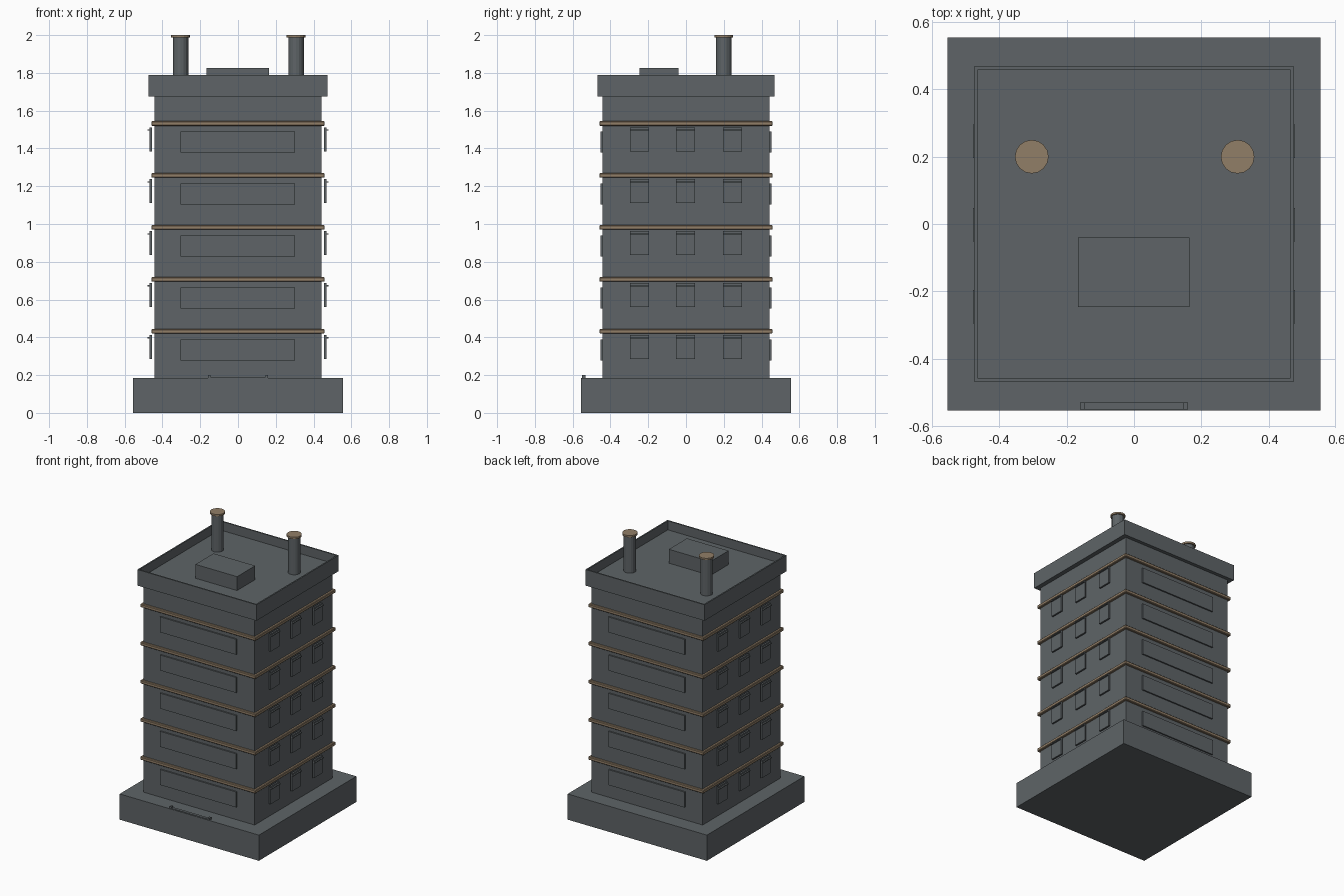
import bpy, bmesh
from mathutils import Matrix

if "Cube" in bpy.data.objects:
    bpy.data.objects.remove(bpy.data.objects["Cube"])


def material(name, rgb):
    m = bpy.data.materials.new(name)
    m.diffuse_color = (*rgb, 1.0)
    m.use_nodes = True
    m.node_tree.nodes["Principled BSDF"].inputs["Base Color"].default_value = m.diffuse_color
    return m


GREY = material("slate grey", (0.112, 0.127, 0.135))
TAN = material("tan trim", (0.283, 0.209, 0.136))


def finish(name, bm, mat):
    me = bpy.data.meshes.new(name)
    bm.to_mesh(me)
    bm.free()
    me.materials.append(mat)
    ob = bpy.data.objects.new(name, me)
    bpy.context.collection.objects.link(ob)
    return ob


def add_box(bm, x, y, z):
    """Box from (min, max) ranges."""
    r = (x, y, z)
    centre = [(a + b) / 2 for a, b in r]
    size = [b - a for a, b in r]
    return bmesh.ops.create_cube(bm, size=1, matrix=Matrix.Translation(centre) @ Matrix.Diagonal((*size, 1)))


def boxes(name, ranges, mat=GREY):
    bm = bmesh.new()
    for r in ranges:
        add_box(bm, *r)
    return finish(name, bm, mat)


def sym(v):
    return (-v, v)


def soften(ob, width):
    b = ob.modifiers.new("edge", 'BEVEL')
    b.width = width
    b.segments = 1


# Plinth and tower body
boxes("plinth", [(sym(0.555), sym(0.555), (0, 0.185))])
boxes("tower_body", [(sym(0.443), sym(0.443), (0.185, 1.68))])

# Roof slab with its recessed floor and parapet rim
bm = bmesh.new()
add_box(bm, sym(0.475), sym(0.468), (1.675, 1.79))
top = max(bm.faces, key=lambda f: f.calc_center_median().z)
bmesh.ops.inset_region(bm, faces=[top], thickness=0.014)
bm.normal_update()
inner = bmesh.ops.extrude_face_region(bm, geom=[top])
bmesh.ops.delete(bm, geom=[top], context='FACES_ONLY')
bmesh.ops.translate(bm, vec=(0, 0, -0.065),
                    verts=[g for g in inner["geom"] if isinstance(g, bmesh.types.BMVert)])
bmesh.ops.recalc_face_normals(bm, faces=bm.faces)
finish("parapet_roof", bm, GREY)

# Rooftop hatch
boxes("roof_hatch", [((-0.167, 0.165), (-0.246, -0.04), (1.724, 1.825))])

# Chimneys with flared tan caps
for side, x in (("left", -0.304), ("right", 0.308)):
    for part, radius, z0, z1, mat in (("chimney", 0.041, 1.724, 1.99, GREY),
                                      ("chimney_cap", 0.05, 1.987, 2.0, TAN)):
        bm = bmesh.new()
        bmesh.ops.create_cone(bm, cap_ends=True, segments=16, radius1=radius, radius2=radius, depth=z1 - z0,
                              matrix=Matrix.Translation((x, 0.2, (z0 + z1) / 2)))
        finish(f"{side}_{part}", bm, mat)

# Five storeys: tan band, wide panels front and back, three windows on each side
for i in range(5):
    z = 0.432 + 0.275 * i
    n = i + 1
    band = boxes(f"floor_band_{n}", [(sym(0.459), sym(0.459), (z - 0.012, z + 0.012))], TAN)
    soften(band, 0.004)

    boxes(f"wide_panels_{n}", [((-0.305, 0.302), tuple(sorted((s * 0.44, s * 0.453))), (z - 0.154, z - 0.043))
                               for s in (-1, 1)])

    panes, ledges = [], []
    for s in (-1, 1):
        for y in (-0.246, -0.002, 0.246):
            span = (y - 0.05, y + 0.05)
            panes.append((tuple(sorted((s * 0.456, s * 0.468))), span, (z - 0.147, z - 0.02)))
            ledges.append((tuple(sorted((s * 0.466, s * 0.478))), span, (z - 0.037, z - 0.031)))
    boxes(f"side_windows_{n}", panes)
    boxes(f"window_ledges_{n}", ledges)

# Low entrance kerb with raised ends
boxes("entrance_kerb", [((-0.16, 0.16), (-0.551, -0.531), (0.183, 0.19)),
                        ((-0.16, -0.145), (-0.551, -0.531), (0.183, 0.2)),
                        ((0.145, 0.16), (-0.551, -0.531), (0.183, 0.2))])
